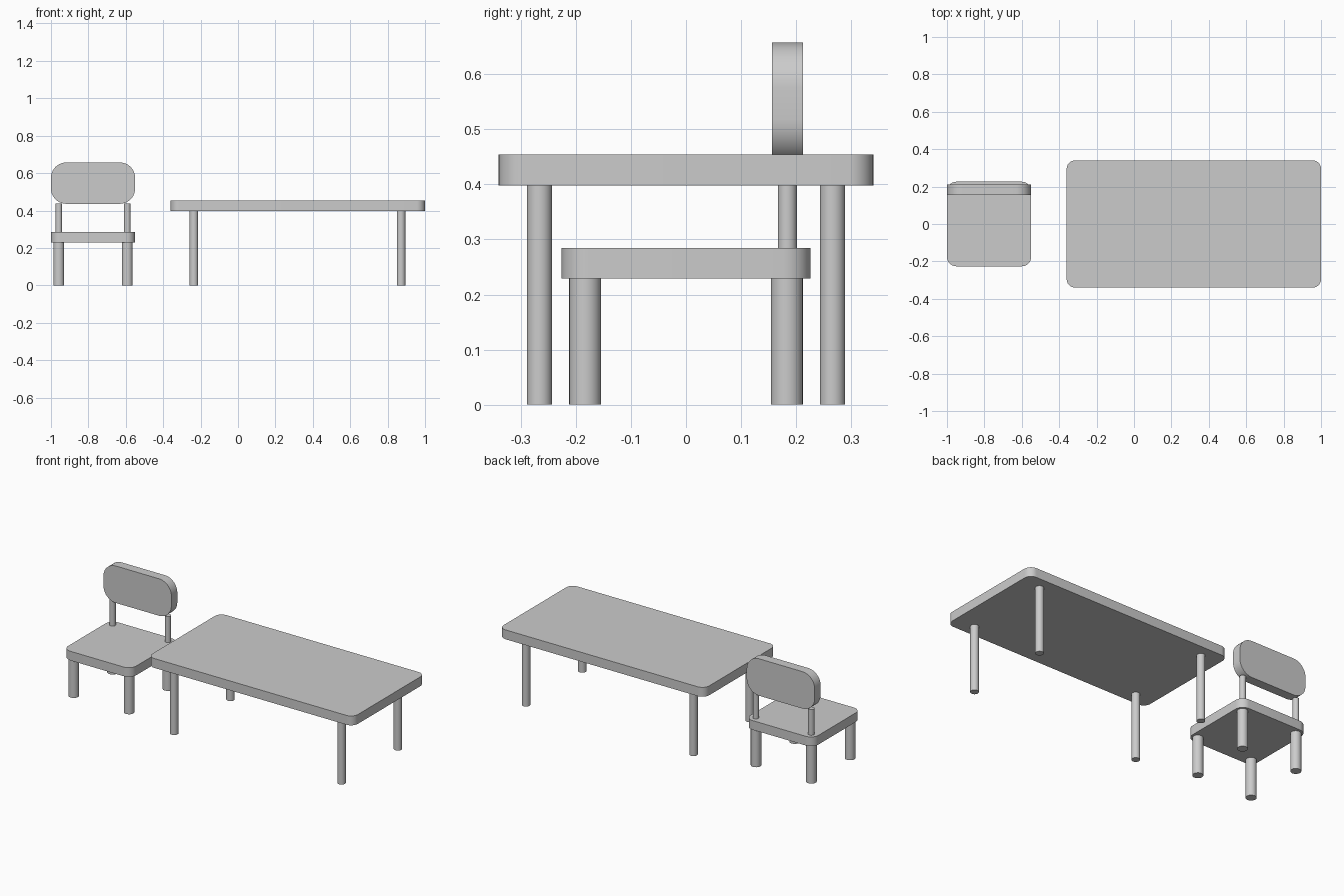
import bpy, bmesh, math
from mathutils import Vector

if "Cube" in bpy.data.objects:
    bpy.data.objects.remove(bpy.data.objects["Cube"])


def finish(bm, name):
    bmesh.ops.recalc_face_normals(bm, faces=bm.faces)
    mesh = bpy.data.meshes.new(name)
    bm.to_mesh(mesh)
    bm.free()
    obj = bpy.data.objects.new(name, mesh)
    bpy.context.collection.objects.link(obj)
    bpy.ops.object.select_all(action='DESELECT')
    obj.select_set(True)
    bpy.context.view_layer.objects.active = obj
    bpy.ops.object.shade_smooth_by_angle(angle=math.radians(30))
    return obj


def slab(name, lo, hi, radius, axis):
    """Box with the four edges along one axis rounded."""
    lo, hi = Vector(lo), Vector(hi)
    bm = bmesh.new()
    bmesh.ops.create_cube(bm, size=1)
    for v in bm.verts:
        v.co = Vector(a if c < 0 else b for c, a, b in zip(v.co, lo, hi))
    edges = [e for e in bm.edges
             if abs(e.verts[0].co[axis] - e.verts[1].co[axis]) > 1e-4]
    bmesh.ops.bevel(bm, geom=edges, offset=radius, segments=10,
                    profile=0.5, affect='EDGES')
    return finish(bm, name)


def rod(name, x, y, z0, z1, radius):
    bm = bmesh.new()
    bmesh.ops.create_cone(bm, cap_ends=True, segments=32, radius1=radius,
                          radius2=radius, depth=z1 - z0)
    bmesh.ops.translate(bm, verts=bm.verts, vec=(x, y, (z0 + z1) / 2))
    return finish(bm, name)


def four_legs(prefix, cx, dx, dy, top, radius):
    for sx, side in ((-1, "left"), (1, "right")):
        for sy, end in ((-1, "front"), (1, "back")):
            rod(f"{prefix}_{end}_{side}_leg", cx + sx * dx, sy * dy, 0, top, radius)


# Table
slab("table_top", (-0.36, -0.34, 0.398), (1.0, 0.34, 0.454), 0.045, 2)
four_legs("table", 0.318, 0.554, 0.266, 0.398, 0.023)

# Chair seat and legs
CHAIR_X = -0.775
slab("chair_seat", (-1.0, -0.226, 0.229), (-0.55, 0.226, 0.284), 0.05, 2)
four_legs("chair", CHAIR_X, 0.183, 0.183, 0.229, 0.029)

# Chair back and its two posts
slab("chair_backrest", (-1.0, 0.156, 0.436), (-0.55, 0.212, 0.657), 0.082, 1)
for s, side in ((-1, "left"), (1, "right")):
    rod(f"backrest_{side}_post", CHAIR_X + s * 0.183, 0.184, 0.284, 0.438, 0.0173)
